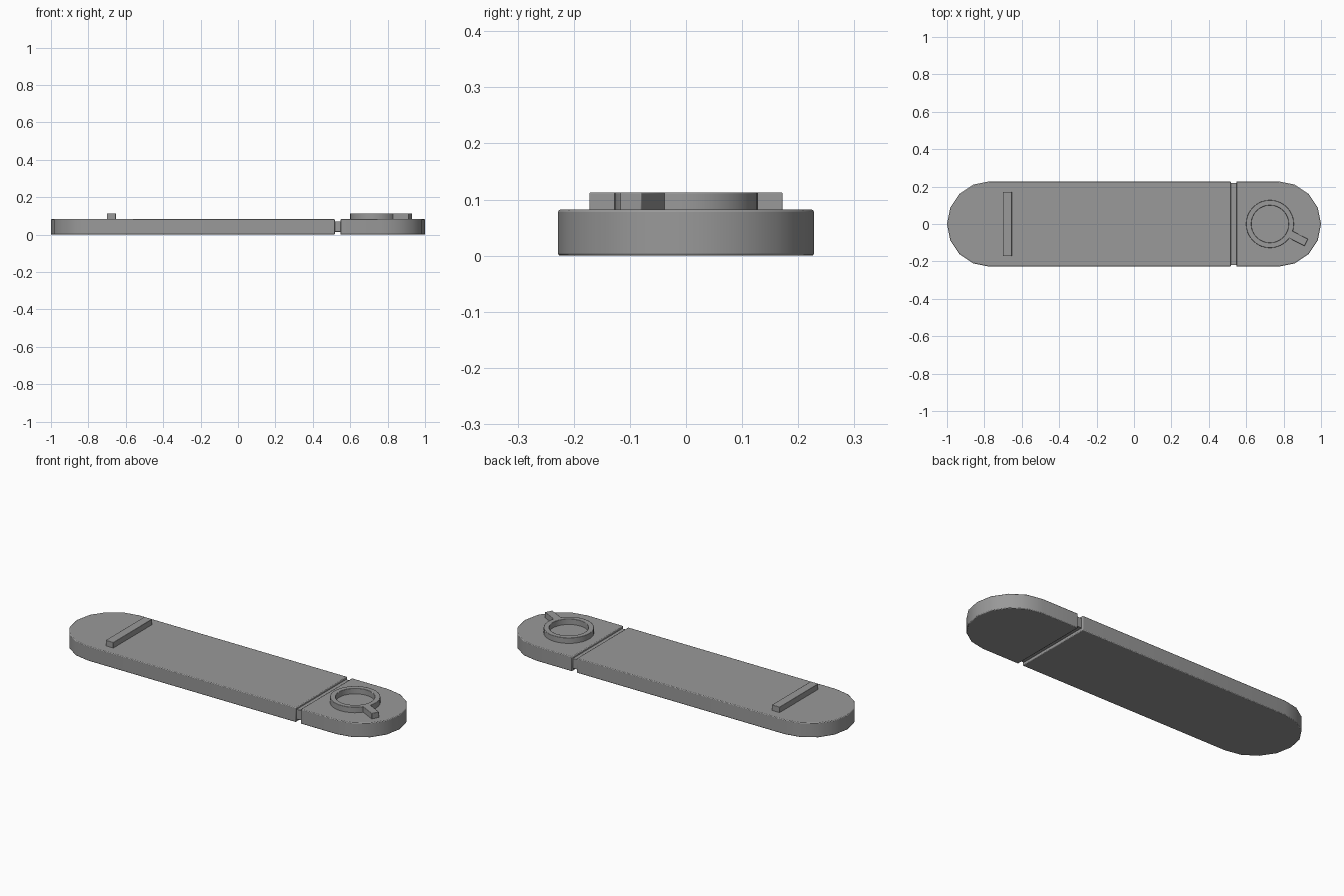
import bpy, bmesh
from math import pi, cos, sin, radians
from mathutils import Matrix

cube = bpy.data.objects.get("Cube")
if cube:
    bpy.data.objects.remove(cube, do_unlink=True)

grey = bpy.data.materials.new("mid grey")
grey.use_nodes = True
colour = (0.32, 0.32, 0.32, 1)
grey.diffuse_color = colour
grey.node_tree.nodes["Principled BSDF"].inputs["Base Color"].default_value = colour


def finish(name, bm, bevel):
    """Turn a bmesh into a grey object with softened rims."""
    bmesh.ops.recalc_face_normals(bm, faces=bm.faces)
    mesh = bpy.data.meshes.new(name)
    bm.to_mesh(mesh)
    bm.free()
    mesh.materials.append(grey)
    obj = bpy.data.objects.new(name, mesh)
    bpy.context.collection.objects.link(obj)
    mod = obj.modifiers.new("soft rims", "BEVEL")
    mod.width, mod.segments = bevel, 2
    mod.limit_method, mod.angle_limit = "ANGLE", radians(40)
    bpy.ops.object.select_all(action="DESELECT")
    obj.select_set(True)
    bpy.context.view_layer.objects.active = obj
    bpy.ops.object.shade_smooth_by_angle(angle=radians(35))
    return obj


def prism(name, outline, bottom, top, bevel):
    bm = bmesh.new()
    face = bm.faces.new([bm.verts.new((x, y, bottom)) for x, y in outline])
    new = bmesh.ops.extrude_face_region(bm, geom=[face])["geom"]
    for v in new:
        if isinstance(v, bmesh.types.BMVert):
            v.co.z = top
    return finish(name, bm, bevel)


def box(name, x0, x1, half_y, z0, z1, bevel):
    outline = [(x0, -half_y), (x1, -half_y), (x1, half_y), (x0, half_y)]
    return prism(name, outline, z0, z1, bevel)


HALF, TOP, RAISED = 0.228, 0.082, 0.113


def rounded_slab(name, inner_x, side):
    """Slab with one straight end and one half-round end."""
    centre = side * (1 - HALF)
    arc = [-pi / 2 + pi * i / 8 for i in range(9)]
    outline = [(centre + side * HALF * cos(a), HALF * sin(a)) for a in arc]
    outline += [(inner_x, HALF), (inner_x, -HALF)]
    return prism(name, outline, 0, TOP, 0.004)


# Two slabs joined by a recessed strip
rounded_slab("long_body", 0.518, -1)
rounded_slab("short_end_body", 0.548, 1)
box("recessed_joint", 0.5, 0.57, 0.22, 0.015, 0.07, 0.001)

# Raised bar on the long body
box("raised_bar", -0.701, -0.653, 0.172, TOP - 0.005, RAISED, 0.002)

# Open ring with a pointer arm
RING_X, OUTER, INNER, SIDES = 0.727, 0.128, 0.1, 32
bm = bmesh.new()
loops = []
for r, z in ((OUTER, TOP - 0.005), (OUTER, RAISED), (INNER, RAISED), (INNER, TOP - 0.005)):
    loops.append([bm.verts.new((RING_X + r * cos(2 * pi * i / SIDES),
                                r * sin(2 * pi * i / SIDES), z)) for i in range(SIDES)])
for k in range(4):
    a, b = loops[k], loops[(k + 1) % 4]
    for i in range(SIDES):
        j = (i + 1) % SIDES
        bm.faces.new((a[i], a[j], b[j], b[i]))
finish("ring", bm, 0.002)

arm = box("pointer_arm", 0.115, 0.218, 0.021, TOP - 0.005, RAISED, 0.002)
arm.data.transform(Matrix.Translation((RING_X, 0, 0)) @ Matrix.Rotation(radians(-27), 4, "Z"))
